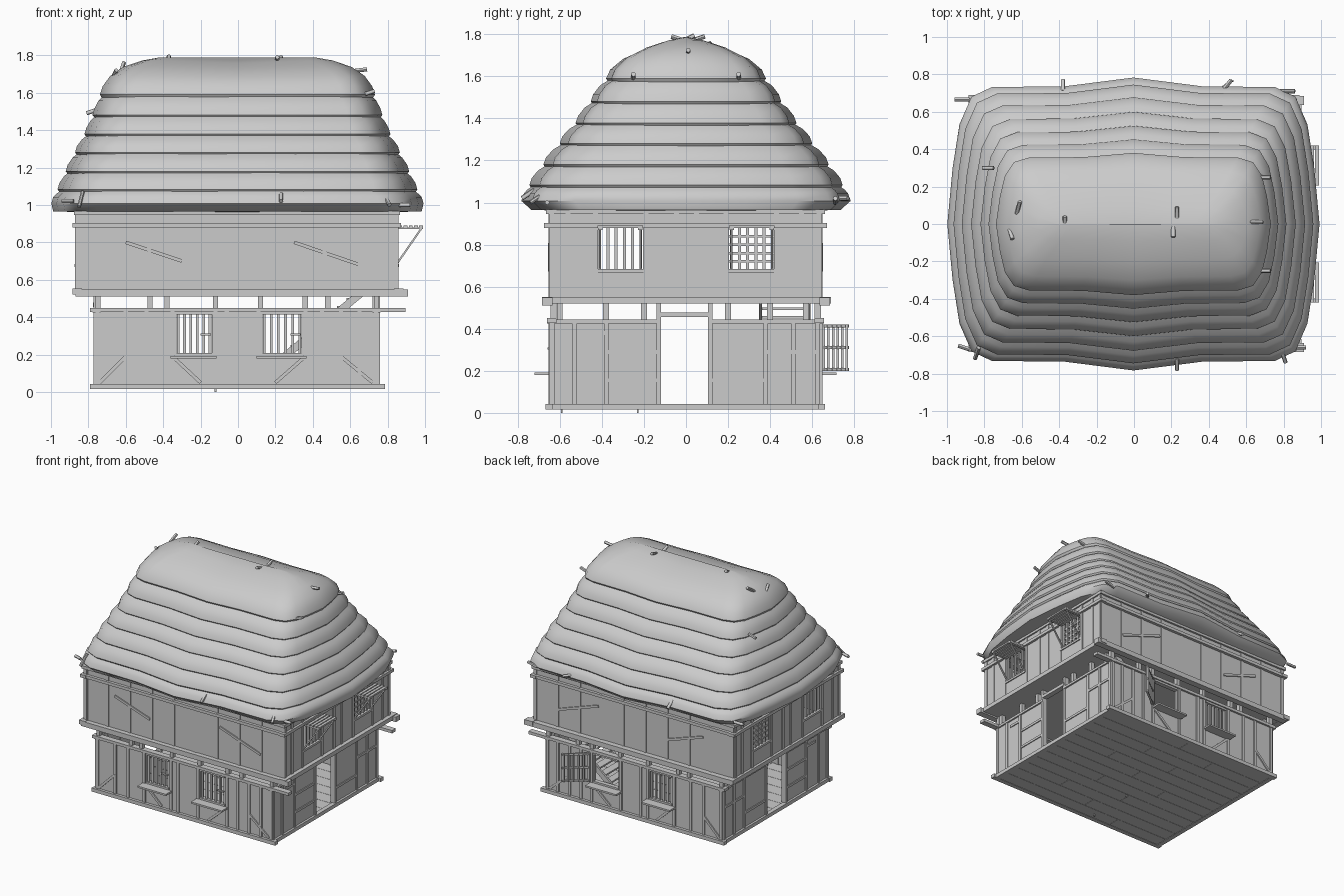
import bpy, bmesh, math
from mathutils import Vector, Matrix

if "Cube" in bpy.data.objects:
    bpy.data.objects.remove(bpy.data.objects["Cube"])

parts = {}

def bm_of(name):
    return parts.setdefault(name, bmesh.new())

def box(name, x0, x1, y0, y1, z0, z1):
    m = Matrix.Translation(((x0+x1)/2, (y0+y1)/2, (z0+z1)/2)) @ Matrix.Diagonal((abs(x1-x0), abs(y1-y0), abs(z1-z0), 1))
    bmesh.ops.create_cube(bm_of(name), size=1, matrix=m)

def stick(name, p, q, w, d=None):
    # square bar from p to q
    p, q = Vector(p), Vector(q)
    v = q - p
    m = Matrix.Translation((p+q)/2) @ v.to_track_quat('Z', 'Y').to_matrix().to_4x4() @ Matrix.Diagonal((w, d or w, v.length, 1))
    bmesh.ops.create_cube(bm_of(name), size=1, matrix=m)

LOWER = dict(front=.645, back=.64, left=.765, right=.75)
UPPER = dict(front=.648, back=.643, left=.865, right=.853)

def at(side, pl, u, d, z):
    r = pl[side] + d
    return {'front': (u, -r, z), 'back': (u, r, z), 'left': (-r, u, z), 'right': (r, u, z)}[side]

def wbox(name, side, pl, u0, u1, z0, z1, d0, d1):
    a, b = at(side, pl, u0, d0, z0), at(side, pl, u1, d1, z1)
    box(name, a[0], b[0], a[1], b[1], a[2], b[2])

def brace(side, pl, u0, z0, u1, z1):
    stick('braces', at(side, pl, u0, 0, z0), at(side, pl, u1, 0, z1), .018)

def wall(name, side, pl, u0, u1, z0, z1, holes=()):
    # panel with rectangular openings (ua, ub, za, zb)
    u = u0
    for a, b, c, d in sorted(holes):
        wbox(name, side, pl, u, a, z0, z1, -.025, 0)
        if c > z0: wbox(name, side, pl, a, b, z0, c, -.025, 0)
        if d < z1: wbox(name, side, pl, a, b, d, z1, -.025, 0)
        u = b
    wbox(name, side, pl, u, u1, z0, z1, -.025, 0)

# base: planked floor, sill frame and pins
for i in range(12):
    y = -.64 + i*1.275/12
    s = -.3 + (i*7 % 5)*.16
    box('floor_planks', -.755, s-.001, y, y+.104, .018, .035)
    box('floor_planks', s+.001, .745, y, y+.104, .018, .035)
for y in (-.65, .645):
    box('sill_beams', -.79, .785, y-.017, y+.017, .015, .043)
for x in (-.765, .75):
    box('sill_beams', x-.017, x+.017, -.665, .66, .015, .043)
for y in (-.59, -.23):
    box('floor_pins', -.125, -.115, y-.004, y+.004, 0, .02)

# ground storey walls
WIN = [(-.33, -.14), (.13, .34)]
DOOR = (-.12, .105, .04, .43)
for side in ('front', 'back'):
    wall('lower_walls', side, LOWER, -.765, .75, .04, .43, [(a, b, .2, .42) for a, b in WIN])
    wbox('lower_plates', side, LOWER, -.79, .895, .428, .45, -.03, .015)
    for u in (-.752, -.6, -.49, -.35, -.12, -.06, .11, .36, .45, .55, .65, .737):
        wbox('lower_posts', side, LOWER, u-.011, u+.011, .04, .43, -.03, .008)
    for a, b in WIN:
        wbox('window_sills', side, LOWER, a-.03, b+.025, .18, .193, -.02, .075)
        wbox('window_frames', side, LOWER, a, b, .193, .207, -.028, .006)
        wbox('window_frames', side, LOWER, a, b, .413, .428, -.028, .006)
        if side == 'front' or a < 0:
            for k in range(6):
                u = a + .01 + k*(b-a-.02)/5
                wbox('window_bars', side, LOWER, u-.007, u+.007, .2, .42, -.02, -.005)
        if side == 'front':
            wbox('window_handles', side, LOWER, b-.06, b-.005, .302, .312, 0, .014)
    for a, b, c, d in [(-.6, .19, -.74, .05), (-.35, .19, -.2, .05), (.36, .19, .2, .05), (.55, .19, .72, .05)]:
        brace(side, LOWER, a, b, c, d)
for side in ('left', 'right'):
    wall('lower_walls', side, LOWER, -.645, .64, .04, .43, [DOOR])
    for a, b in [(-.66, -.12), (.105, .655)]:
        wbox('lower_plates', side, LOWER, a, b, .425, .443, -.03, .012)
    wbox('door_lintels', side, LOWER, -.13, .115, .455, .478, -.03, .01)
    for u in (-.637, -.53, -.38, -.13, .115, .38, .51, .627):
        top = .52 if abs(u) < .2 else .43
        wbox('lower_posts', side, LOWER, u-.011, u+.011, .04, top, -.03, .008)
    for a, b, z in [(-.38, -.13, .155), (-.38, -.13, .29), (.115, .38, .155), (.38, .627, .29), (-.49, -.38, .38)]:
        wbox('wall_rails', side, LOWER, a, b, z-.009, z+.009, -.02, .007)

# open shutter on the back
h, e = Vector((.37, .65, 0)), Vector((.525, .77, 0))
for t in range(6):
    p = h.lerp(e, .04 + t*.184)
    stick('back_shutter', p+Vector((0, 0, .2)), p+Vector((0, 0, .42)), .024 if t in (0, 5) else .014, .012)
for z in (.207, .31, .413):
    stick('back_shutter', h+Vector((0, 0, z)), e+Vector((0, 0, z)), .014)

# short posts and cross joists in the open band
for side in ('front', 'back'):
    for u in (-.75, -.47, -.38, -.12, .12, .36, .48, .74):
        wbox('band_posts', side, LOWER, u-.014, u+.014, .445, .52, -.03, .0)
for side in ('left', 'right'):
    for u in (-.6, -.38, -.2, .2, .4, .57, .627):
        wbox('band_posts', side, LOWER, u-.014, u+.014, .44, .53, -.03, .0)

# jetty floor and its edge beams
box('upper_floor', -.85, .84, -.635, .63, .522, .54)
for y in (-.66, .66):
    box('jetty_beams', -.87, .91, y-.025, y+.025, .51, .548)
for x in (-.86, .86):
    box('jetty_beams', x-.025, x+.025, -.685, .69, .52, .552)

# upper storey walls
UWIN = [(-.42, -.205), (.205, .42)]
for side in ('front', 'back'):
    wall('upper_walls', side, UPPER, -.865, .853, .54, .965)
    wbox('upper_rails', side, UPPER, -.885, .87, .88, .903, -.03, .022)
    wbox('eave_plates', side, UPPER, -.875, .865, .945, .968, -.03, .015)
    for i in range(10):
        u = -.852 + i*1.692/9
        wbox('upper_posts', side, UPPER, u-.011, u+.011, .54, .95, -.03, .005)
    brace(side, UPPER, -.6, .8, -.3, .7)
    brace(side, UPPER, .3, .8, .65, .68)
for side in ('left', 'right'):
    holes = [(a, b, .68, .88) for a, b in UWIN]
    wall('upper_walls', side, UPPER, -.648, .643, .54, .965, holes)
    wbox('upper_rails', side, UPPER, -.675, .67, .88, .903, -.03, .018)
    wbox('eave_plates', side, UPPER, -.665, .66, .945, .968, -.03, .012)
    for u in (-.64, -.56, -.43, -.19, -.045, .05, .19, .43, .55, .632):
        wbox('upper_posts', side, UPPER, u-.012, u+.012, .55, .95, -.03, .006)
    for n, (a, b) in enumerate(UWIN):
        for k in range(6):
            u = a + .01 + k*(b-a-.02)/5
            wbox('upper_window_bars', side, UPPER, u-.007, u+.007, .68, .88, -.02, -.006)
        if n:
            for z in (.72, .76, .8, .84):
                wbox('upper_window_bars', side, UPPER, a, b, z-.006, z+.006, -.022, -.01)
        wbox('window_frames', side, UPPER, a-.01, b+.01, .668, .684, -.02, .008)
        if side == 'right':
            # awning shutters held up by props
            for k in range(5):
                d = .004 + k*.028
                wbox('awning_shutters', side, UPPER, a, b, .878, .89, d, d+.021)
            for u in (a+.012, b-.012):
                wbox('awning_shutters', side, UPPER, u-.011, u+.011, .87, .88, 0, .137)
                stick('awning_props', at(side, UPPER, u, 0, .69), at(side, UPPER, u, .13, .878), .01)

# inner staircase
for i in range(11):
    x, z = .08 + i*.05, .07 + i*.042
    box('stair_treads', x, x+.06, .36, .58, z, z+.012)
for y in (.355, .585):
    stick('stair_stringers', (.08, y, .05), (.66, y, .53), .015, .04)

# thatched roof: tiers lofted from a softly cornered outline
Q = [(1, 0), (.972, .38), (.935, .68), (.87, .87), (.76, .935), (.37, .94), (0, 1)]
OUT = Q + [(-x, y) for x, y in Q[-2::-1]]
OUT += [(x, -y) for x, y in OUT[-2:0:-1]]

def loft(name, rings, cap=False):
    bm = bm_of(name)
    prev = None
    for a, b, z in rings:
        sag = .015 * max(0, (z-1.6)/.18)
        ring = [bm.verts.new((x*a-.003, y*b, z - sag*(1-min(1, abs(x)*1.2)))) for x, y in OUT]
        if prev:
            for i in range(len(OUT)):
                j = (i+1) % len(OUT)
                bm.faces.new((prev[i], prev[j], ring[j], ring[i]))
        prev = ring
    if cap:
        bm.faces.new(prev)

T = [(.995, .783, 1.0), (.962, .745, 1.075), (.918, .678, 1.172), (.868, .6, 1.273),
     (.818, .525, 1.37), (.775, .453, 1.473), (.735, .38, 1.578)]
for i, (a, b, z) in enumerate(T[:-1]):
    na, nb, nz = T[i+1]
    low = [(.84, .62, .962), (.985, .735, .965)] if i == 0 else [(a-.07, b-.07, z+.012), (a-.01, b-.01, z-.006)]
    loft('thatch_tier_%d' % (i+1), low + [(a, b, z+.008), (a-.01, b-.012, z+.042),
         ((a+na)/2-.012, (b+nb)/2-.008, z+(nz-z)*.8), (na-.03, nb-.03, nz+.015)])
a, b, z = T[-1]
loft('thatch_cap', [(a-.07, b-.07, z+.012), (a-.01, b-.01, z-.006), (a, b, z+.012), (.72, .36, 1.635),
     (.68, .3, 1.69), (.61, .2, 1.738), (.51, .09, 1.772), (.42, .004, 1.788)], True)

# loose straws: centre and half-extent
for x, y, z, dx, dy, dz in [
        (-.62, .08, 1.73, .01, .04, .03), (-.66, -.05, 1.7, .01, -.03, .02), (-.37, .02, 1.785, 0, .02, .01),
        (.23, .06, 1.78, 0, .03, .01), (.21, -.04, 1.78, 0, -.03, .01), (.65, .01, 1.72, .04, 0, .005),
        (.7, .25, 1.6, .03, 0, .01), (.7, -.25, 1.6, .03, 0, .01), (-.92, .665, 1.0, -.04, 0, 0),
        (-.91, -.66, 1.02, -.03, .01, 0), (.82, .71, 1.01, .04, 0, .01), (.89, -.66, 1.0, .03, 0, 0),
        (-.38, .74, 1.03, 0, .03, -.02), (.23, -.75, 1.04, 0, -.03, -.02), (-.84, -.69, 1.03, -.01, -.03, -.04),
        (.5, .745, 1.02, .02, .025, 0), (.8, -.71, 1.02, .01, -.03, -.02), (-.78, .3, 1.5, -.03, 0, -.01),
        (-.79, -.52, 1.2, -.02, -.01, -.03)]:
    p, v = Vector((x, y, z)), Vector((dx, dy, dz))
    m = Matrix.Translation(p) @ v.to_track_quat('Z', 'Y').to_matrix().to_4x4()
    bmesh.ops.create_cone(bm_of('loose_straws'), cap_ends=True, segments=8, radius1=.011, radius2=.011, depth=2*v.length, matrix=m)

for name, bm in parts.items():
    bmesh.ops.recalc_face_normals(bm, faces=bm.faces)
    me = bpy.data.meshes.new(name)
    bm.to_mesh(me)
    bm.free()
    ob = bpy.data.objects.new(name, me)
    bpy.context.collection.objects.link(ob)
    if 'thatch' in name or 'straw' in name:
        bpy.ops.object.select_all(action='DESELECT')
        ob.select_set(True)
        bpy.context.view_layer.objects.active = ob
        bpy.ops.object.shade_smooth_by_angle(angle=math.radians(45))
